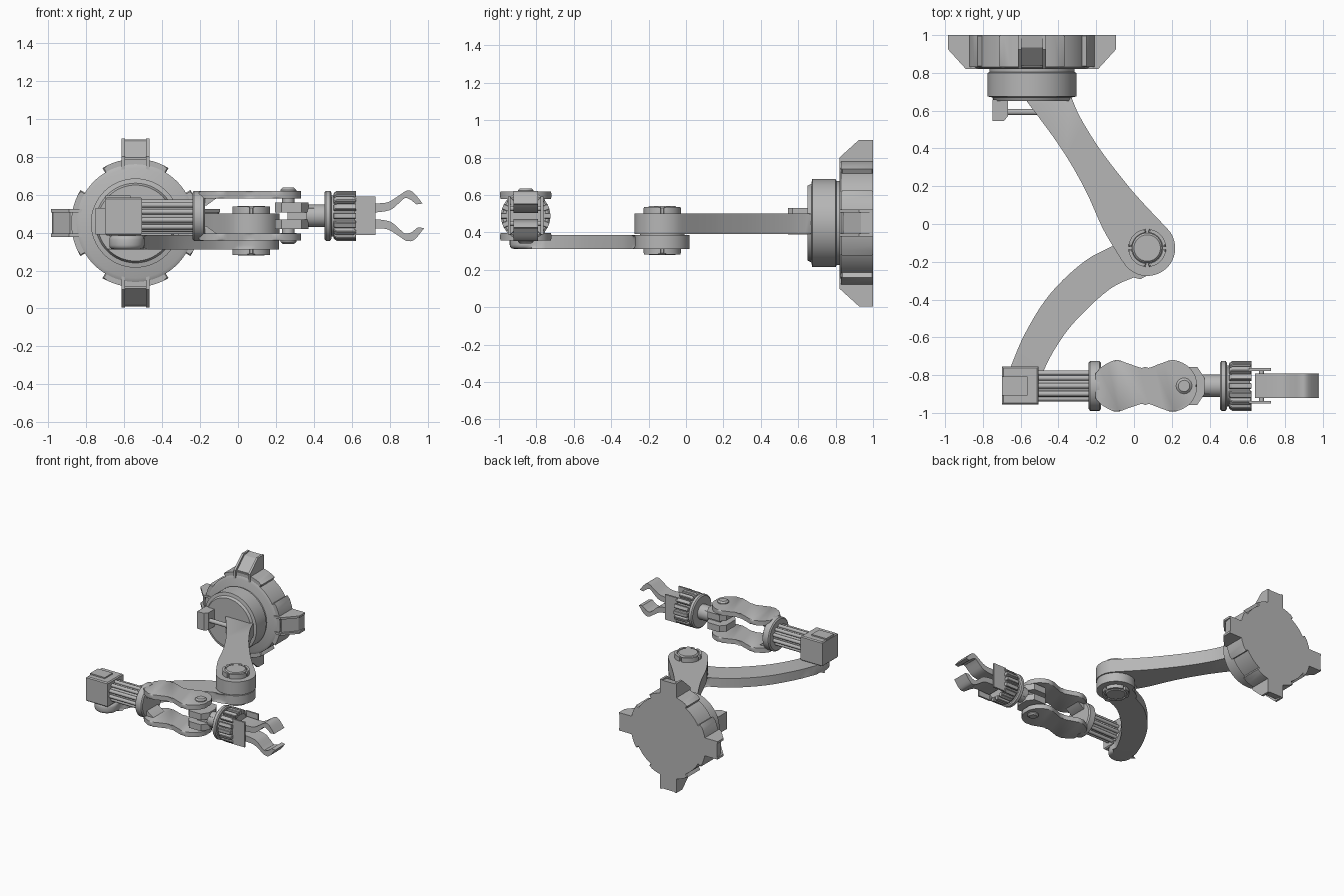
import bpy, bmesh, math
from mathutils import Matrix, Vector

if "Cube" in bpy.data.objects:
    bpy.data.objects.remove(bpy.data.objects["Cube"], do_unlink=True)

metal = bpy.data.materials.new("grey_metal")
metal.use_nodes = True
colour = (0.47, 0.47, 0.47, 1)
metal.diffuse_color = colour
metal.node_tree.nodes["Principled BSDF"].inputs["Base Color"].default_value = colour

parts = []


def place(axis, u, v, w):
    return {"X": (w, u, v), "Y": (u, w, v), "Z": (u, v, w)}[axis]


def finish(name, bm, turn=None):
    bmesh.ops.recalc_face_normals(bm, faces=bm.faces)
    mesh = bpy.data.meshes.new(name)
    if turn:
        bm.transform(turn)
    bm.to_mesh(mesh)
    bm.free()
    mesh.materials.append(metal)
    obj = bpy.data.objects.new(name, mesh)
    bpy.context.collection.objects.link(obj)
    parts.append(obj)
    return obj


def prism(name, axis, outline, lo, hi, bevel=0, turn=None, segments=2):
    """Extrude a 2D outline along an axis, optionally rounding both rims."""
    bm = bmesh.new()
    rings = [[bm.verts.new(place(axis, u, v, w)) for u, v in outline] for w in (lo, hi)]
    n = len(outline)
    caps = [bm.faces.new(r) for r in rings]
    for i in range(n):
        j = (i + 1) % n
        bm.faces.new((rings[0][i], rings[0][j], rings[1][j], rings[1][i]))
    if bevel:
        rims = list({e for f in caps for e in f.edges})
        bmesh.ops.bevel(bm, geom=rims, offset=bevel, segments=segments,
                        profile=0.5, affect="EDGES")
    return finish(name, bm, turn)


def box(name, x, y, z, bevel=0, turn=None):
    return prism(name, "Z", [(x[0], y[0]), (x[1], y[0]), (x[1], y[1]), (x[0], y[1])],
                 z[0], z[1], bevel, turn, 1)


def lathe(name, axis, centre, profile, sides=40):
    """Revolve (radius, height) pairs about an axis and close both ends."""
    bm = bmesh.new()
    rings = []
    for r, w in profile:
        angles = [math.tau * i / sides for i in range(sides)]
        rings.append([bm.verts.new(place(axis, centre[0] + r * math.cos(a),
                                         centre[1] + r * math.sin(a), w)) for a in angles])
    for a, b in zip(rings, rings[1:]):
        for i in range(sides):
            j = (i + 1) % sides
            bm.faces.new((a[i], a[j], b[j], b[i]))
    bm.faces.new(rings[0])
    bm.faces.new(rings[-1])
    return finish(name, bm)


def arc(centre, r, start, end, steps=12):
    return [(centre[0] + r * math.cos(math.radians(start + (end - start) * i / steps)),
             centre[1] + r * math.sin(math.radians(start + (end - start) * i / steps)))
            for i in range(steps + 1)]


def spline(points, steps=5):
    """Smooth open curve through a few points."""
    p = [Vector(q) for q in points]
    p = [2 * p[0] - p[1]] + p + [2 * p[-1] - p[-2]]
    out = []
    for a, b, c, d in zip(p, p[1:], p[2:], p[3:]):
        for i in range(steps):
            t = i / steps
            out.append(tuple(0.5 * (2 * b + (c - a) * t + (2 * a - 5 * b + 4 * c - d) * t * t
                                    + (3 * b - a - 3 * c + d) * t ** 3)))
    return out + [tuple(points[-1])]


def spin(axis, centre, angle):
    c = Vector(centre)
    return Matrix.Translation(c) @ Matrix.Rotation(angle, 4, axis) @ Matrix.Translation(-c)


# Wall base: disc, stepped hub, rim pads and wedge lugs
BX, BZ = -0.54, 0.45
lathe("base_disc", "Y", (BX, BZ), [(0.29, 0.82), (0.31, 0.83), (0.31, 1)], 64)
lathe("base_hub", "Y", (BX, BZ),
      [(0.17, 0.65), (0.2, 0.65), (0.21, 0.67), (0.235, 0.675), (0.235, 0.8),
       (0.225, 0.805), (0.225, 0.83)], 64)
lug = [(0.82, 0.28), (0.82, 0.35), (0.925, 0.445), (1, 0.445), (1, 0.28)]
recess = [(0.84, 0.28), (0.84, 0.345), (0.935, 0.43), (1, 0.44), (1, 0.28)]
for k in range(4):
    turn = spin("Y", (BX, 0, BZ), k * math.pi / 2)
    prism("base_pad", "Y", arc((BX, BZ), 0.338, 59, 121) + arc((BX, BZ), 0.29, 121, 59),
          0.83, 1, 0.006, turn, 1)
    prism("lug_core", "X", [(y, BZ + r) for y, r in recess], BX - 0.06, BX + 0.06, 0, turn)
    for side in (-1, 1):
        edges = sorted((BX + side * 0.056, BX + side * 0.073))
        prism("lug_cheek", "X", [(y, BZ + r) for y, r in lug], *edges, 0, turn)

# Small latch and rod beside the hub
prism("hub_latch", "Z", [(-0.75, 0.66), (-0.75, 0.545), (-0.69, 0.545), (-0.667, 0.57),
                         (-0.667, 0.66)], 0.39, 0.53)
lathe("hub_rod", "X", (0.593, 0.46), [(0.017, -0.7), (0.017, -0.45)], 16)

# Upper arm
ELBOW = (0.07, -0.127)
left = spline([(-0.59, 0.68), (-0.39, 0.407), (-0.26, 0.185), (-0.164, -0.026), (-0.07, -0.185)])
right = spline([(0.172, -0.02), (0.04, 0.12), (-0.05, 0.225), (-0.18, 0.395),
                (-0.285, 0.565), (-0.335, 0.68)])
prism("upper_arm", "Z", left + arc(ELBOW, 0.148, 212, 396, 24) + right, 0.392, 0.5, 0.012)

# Lower arm, curving round to the wrist
WRIST = (-0.585, -0.85)
outer = spline([(0.03, -0.0), (-0.085, -0.1), (-0.26, -0.196), (-0.444, -0.37),
                (-0.577, -0.58), (-0.667, -0.79)])
inner = spline([(-0.495, -0.81), (-0.418, -0.66), (-0.31, -0.513), (-0.127, -0.344),
                (0.03, -0.27)])
prism("lower_arm", "Z", outer[5:] + arc(WRIST, 0.093, 155, 375, 16) + inner
      + arc(ELBOW, 0.146, -90, 130, 24), 0.312, 0.386, 0.022, segments=3)

# Elbow caps with segmented rims, above and below
lathe("elbow_pin", "Z", ELBOW, [(0.07, 0.28), (0.08, 0.29), (0.08, 0.53), (0.07, 0.54)])
for lo, hi in ((0.49, 0.537), (0.283, 0.33)):
    for k in range(4):
        a = 90 * k + 5
        prism("elbow_rim_segment", "Z", arc(ELBOW, 0.1, a, a + 80) + arc(ELBOW, 0.082, a + 80, a),
              lo, hi, 0.008)
lathe("elbow_washer", "Z", ELBOW, [(0.12, 0.38), (0.12, 0.4)])

# Wrist block and grooved shaft
AY, AZ = -0.857, 0.488
AXIS = (AY, AZ)
box("wrist_block", (-0.7, -0.505), (-0.955, -0.755), (0.385, 0.585), 0.008)
box("wrist_plate", (-0.698, -0.565), (-0.907, -0.807), (0.57, 0.595))
lathe("wrist_shaft", "X", AXIS, [(0.066, -0.52), (0.066, -0.2)], 32)
for k in range(10):
    a = math.tau * (k + 0.5) / 10
    lathe("shaft_rod", "X", (AY + 0.071 * math.cos(a), AZ + 0.071 * math.sin(a)),
          [(0.014, -0.51), (0.014, -0.22)], 12)
lathe("wrist_flange", "X", AXIS, [(0.122, -0.24), (0.132, -0.232), (0.132, -0.183),
                                  (0.122, -0.175)], 48)

# Waisted fork plates with pivot bolts
half = spline([(-0.205, 0.065), (-0.165, 0.105), (-0.095, 0.137), (-0.03, 0.118), (0.06, 0.093),
               (0.14, 0.118), (0.21, 0.137), (0.285, 0.105), (0.325, 0.05), (0.333, 0)])
plate = [(x, AY + y) for x, y in half] + [(x, AY - y) for x, y in half[-2::-1]]
for s, label in ((1, "upper"), (-1, "lower")):
    lo, hi = sorted((AZ + s * 0.092, AZ + s * 0.13))
    prism(label + "_fork_plate", "Z", plate, lo, hi, 0.008)
    prism(label + "_fork_root", "Y", [(-0.2, AZ + s * 0.05), (-0.165, AZ + s * 0.055),
          (-0.11, AZ + s * 0.095), (-0.2, AZ + s * 0.1)], AY - 0.07, AY + 0.07)
    lathe(label + "_pivot_bolt", "Z", (0.265, AY),
          [(0.032, AZ + s * 0.06), (0.032, AZ + s * 0.09), (0.042, AZ + s * 0.09),
           (0.042, AZ + s * 0.137), (0.03, AZ + s * 0.148)], 24)
    # Tongue cheeks held by the fork
    lo, hi = sorted((AZ + s * 0.018, AZ + s * 0.07))
    prism(label + "_tongue", "Z", [(0.195, AY - 0.06), (0.23, AY - 0.1), (0.335, AY - 0.1),
          (0.372, AY - 0.045), (0.372, AY + 0.045), (0.335, AY + 0.1), (0.23, AY + 0.1),
          (0.195, AY + 0.06)], lo, hi)
box("tongue_core", (0.26, 0.4), (AY - 0.045, AY + 0.045), (AZ - 0.04, AZ + 0.04))
lathe("gripper_shaft", "X", AXIS, [(0.06, 0.36), (0.06, 0.47)], 24)

# Ridged gripper drum
lathe("drum_flange", "X", AXIS, [(0.122, 0.455), (0.132, 0.463), (0.132, 0.485),
                                 (0.122, 0.492)], 48)
lathe("drum_core", "X", AXIS, [(0.108, 0.485), (0.108, 0.615)], 48)
for k in range(16):
    turn = spin("X", (0, AY, AZ), math.tau * k / 16)
    prism("drum_ridge", "Y", [(0.5, AZ + 0.1), (0.505, AZ + 0.122), (0.52, AZ + 0.132),
          (0.622, AZ + 0.132), (0.622, AZ + 0.1)], AY - 0.016, AY + 0.016, 0.004, turn, 1)

# Claw brackets, pins and mirrored claws
for s in (-1, 1):
    lo, hi = sorted((AY + s * 0.08, AY + s * 0.094))
    box("claw_bracket", (0.61, 0.725), (lo, hi), (AZ - 0.1, AZ + 0.103))
    lathe("claw_pin", "Y", (0.675, AZ + s * 0.04), [(0.014, AY - 0.09), (0.014, AY + 0.09)], 12)
    claw = spline([(0.64, 0.07), (0.725, 0.066), (0.79, 0.072), (0.845, 0.105), (0.89, 0.133),
                   (0.925, 0.122), (0.972, 0.065)], 3)
    claw += [(0.94, 0.06)] + spline([(0.91, 0.084), (0.88, 0.094), (0.84, 0.06), (0.8, 0.03),
                                     (0.725, 0.018), (0.64, 0.016)], 3)
    prism("claw", "Y", [(x + (0.008 if s < 0 and x > 0.9 else 0), AZ + s * z) for x, z in claw],
          AY - 0.065, AY + 0.065)

# Smooth the curved surfaces, keep hard edges
for obj in bpy.context.selected_objects:
    obj.select_set(False)
for obj in parts:
    obj.select_set(True)
bpy.context.view_layer.objects.active = parts[0]
bpy.ops.object.shade_smooth_by_angle(angle=math.radians(32))
